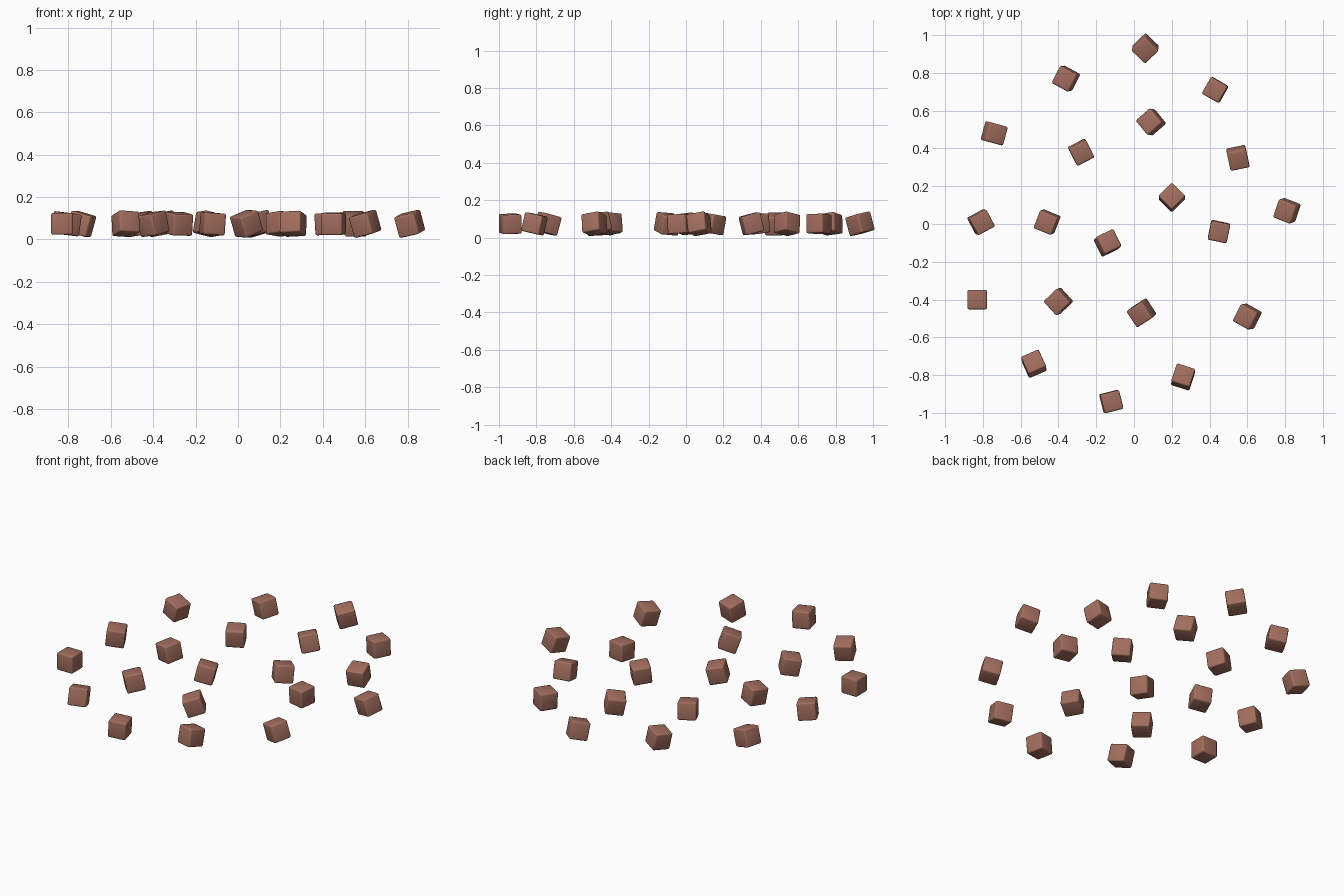
import bpy, bmesh, math
from mathutils import Matrix, Vector

if "Cube" in bpy.data.objects:
    bpy.data.objects.remove(bpy.data.objects["Cube"])

mat = bpy.data.materials.new("reddish brown")
mat.diffuse_color = (0.36, 0.155, 0.11, 1)
mat.use_nodes = True
mat.node_tree.nodes["Principled BSDF"].inputs["Base Color"].default_value = mat.diffuse_color

EDGE = 0.103
# x, y, yaw, heading of the side that shows from above, tilt (degrees)
LAYOUT = [
    (0.06, 0.93, 45, 80, 15), (-0.36, 0.77, -28, 10, 12), (0.43, 0.71, -30, 0, 3),
    (-0.74, 0.48, -15, 165, 16), (0.09, 0.54, 40, -10, 15), (-0.28, 0.38, 27, 120, 7),
    (0.55, 0.35, 12, 100, 14), (0.20, 0.14, 45, -90, 10), (0.81, 0.07, -20, 20, 16),
    (-0.81, 0.01, 28, 170, 8), (-0.46, 0.01, -22, 20, 10), (0.45, -0.04, -12, 90, 3),
    (-0.14, -0.10, 26, -135, 14), (-0.83, -0.40, 0, 0, 0), (-0.40, -0.41, 43, 20, 12),
    (0.04, -0.47, 33, 40, 20), (0.60, -0.49, -28, 10, 16), (-0.53, -0.74, 24, -80, 15),
    (0.26, -0.81, -18, -95, 13), (-0.12, -0.94, 14, 170, 4),
]

# one rounded chunk shared by the whole scatter
mesh = bpy.data.meshes.new("chunk")
bm = bmesh.new()
bmesh.ops.create_cube(bm, size=EDGE)
bmesh.ops.bevel(bm, geom=bm.edges[:], offset=0.009, segments=3, profile=0.5, affect='EDGES')
for f in bm.faces:
    f.smooth = True
bm.to_mesh(mesh)
bm.free()
mesh.materials.append(mat)

# scatter the tumbled chunks
for i, (x, y, yaw, heading, tilt) in enumerate(LAYOUT):
    h = math.radians(heading)
    axis = Vector((math.sin(h), -math.cos(h), 0))  # leans the top away from the heading
    rot = Matrix.Rotation(math.radians(tilt), 4, axis) @ Matrix.Rotation(math.radians(yaw), 4, 'Z')
    chunk = bpy.data.objects.new(f"chunk_{i + 1:02d}", mesh)
    chunk.matrix_world = Matrix.Translation((x, y, 0.074)) @ rot
    bpy.context.collection.objects.link(chunk)
